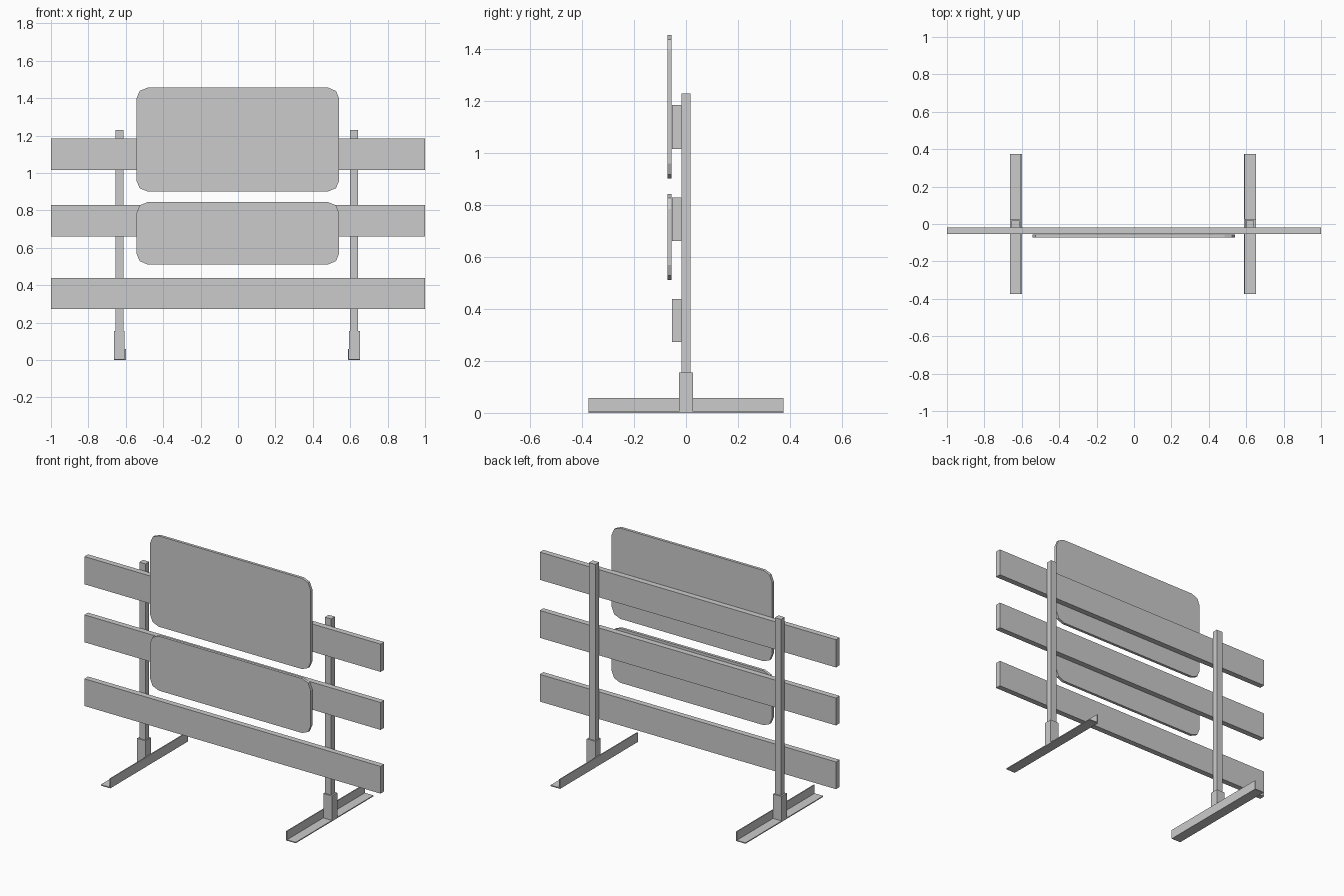
import bpy, bmesh, math

if "Cube" in bpy.data.objects:
    bpy.data.objects.remove(bpy.data.objects["Cube"])


def prism(name, pts, to_3d, depth):
    """Extrude a closed 2D profile along a depth vector."""
    bm = bmesh.new()
    face = bm.faces.new([bm.verts.new(to_3d(a, b)) for a, b in pts])
    ext = bmesh.ops.extrude_face_region(bm, geom=[face])
    verts = [g for g in ext["geom"] if isinstance(g, bmesh.types.BMVert)]
    bmesh.ops.translate(bm, verts=verts, vec=depth)
    bmesh.ops.recalc_face_normals(bm, faces=bm.faces)
    mesh = bpy.data.meshes.new(name)
    bm.to_mesh(mesh)
    bm.free()
    obj = bpy.data.objects.new(name, mesh)
    bpy.context.collection.objects.link(obj)
    return obj


def box(name, x0, x1, y0, y1, z0, z1):
    pts = [(x0, z0), (x1, z0), (x1, z1), (x0, z1)]
    return prism(name, pts, lambda a, b: (a, y0, b), (0, y1 - y0, 0))


def rounded_rect(x0, x1, z0, z1, r, steps=2):
    pts = []
    corners = [(x1 - r, z1 - r), (x0 + r, z1 - r), (x0 + r, z0 + r), (x1 - r, z0 + r)]
    for i, (cx, cz) in enumerate(corners):
        for s in range(steps + 1):
            t = (i + s / steps) * math.pi / 2
            pts.append((cx + r * math.cos(t), cz + r * math.sin(t)))
    return pts


# Two supports, mirrored about a plane slightly left of centre
MID = -0.006
for side, label in ((-1, "left"), (1, "right")):
    def sx(d):
        return MID + side * d

    # L-section steel foot, upright flange on the inner edge
    t = 0.006
    inner, outer = 0.594, 0.658
    angle = [(inner, 0), (outer, 0), (outer, t), (inner + t, t),
             (inner + t, 0.058), (inner, 0.058)]
    prism(label + "_foot", [(sx(a), b) for a, b in angle],
          lambda a, b: (a, -0.375, b), (0, 0.75, 0))

    # Socket and upright post
    xs = sorted((sx(inner + t), sx(outer)))
    box(label + "_socket", *xs, -0.026, 0.026, t, 0.155)
    xs = sorted((sx(0.606), sx(0.648)))
    box(label + "_post", *xs, -0.018, 0.018, t, 1.23)

# Horizontal planks across the front of the posts
for name, z0, z1 in (("lower_plank", 0.273, 0.439),
                     ("middle_plank", 0.662, 0.829),
                     ("upper_plank", 1.016, 1.185)):
    box(name, -1, 1, -0.053, -0.018, z0, z1)

# Rounded sign panels
for name, z0, z1 in (("lower_panel", 0.512, 0.844), ("upper_panel", 0.902, 1.456)):
    prism(name, rounded_rect(-0.543, 0.541, z0, z1, 0.058),
          lambda a, b: (a, -0.072, b), (0, 0.017, 0))
